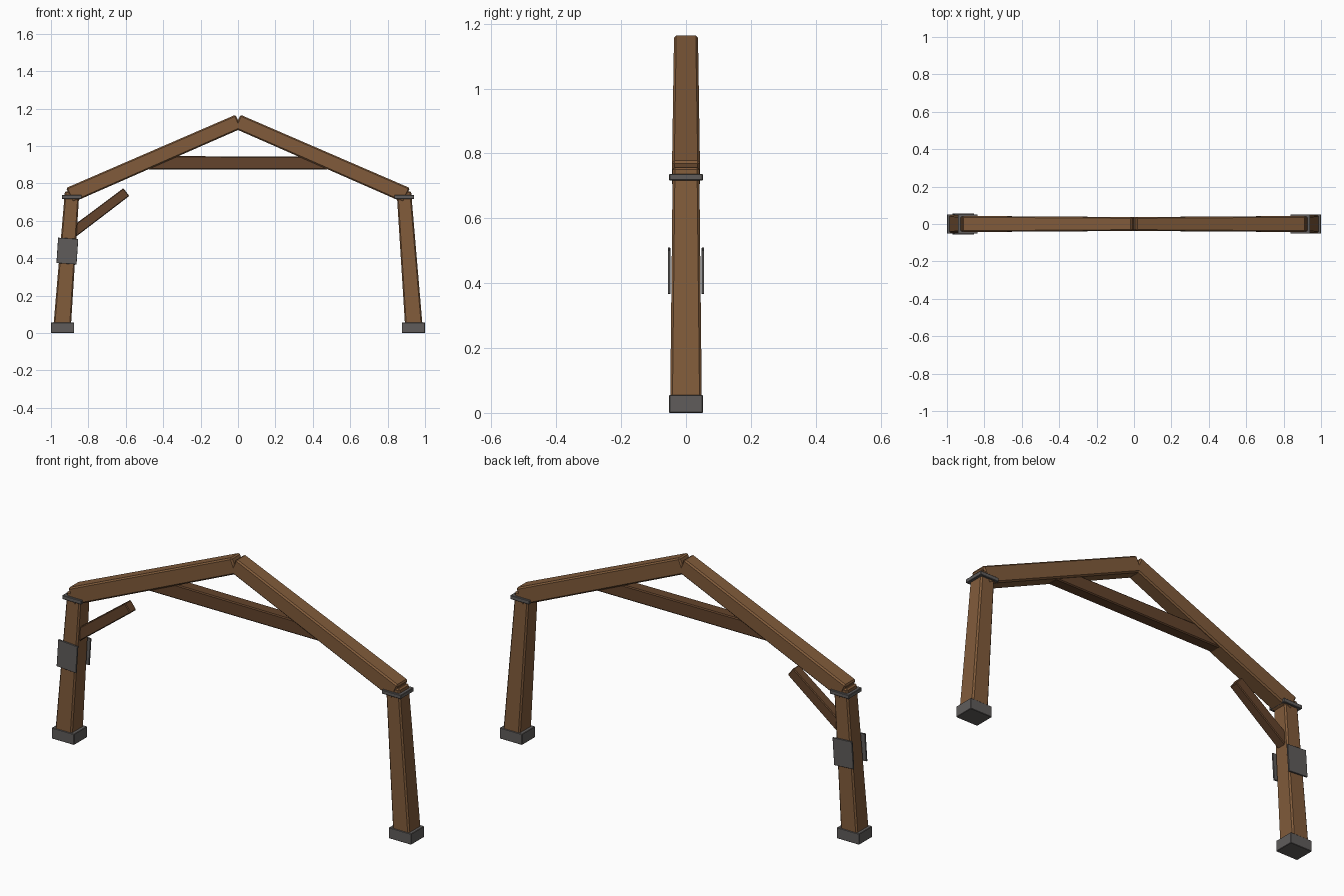
import bpy
from mathutils import Vector

if "Cube" in bpy.data.objects:
    bpy.data.objects.remove(bpy.data.objects["Cube"])


def material(name, rgb):
    m = bpy.data.materials.new(name)
    m.diffuse_color = (*rgb, 1)
    m.use_nodes = True
    m.node_tree.nodes["Principled BSDF"].inputs["Base Color"].default_value = m.diffuse_color
    return m


TIMBER = material("timber", (0.22, 0.105, 0.043))
DARK = material("dark_timber", (0.125, 0.057, 0.025))
IRON = material("iron", (0.115, 0.108, 0.105))


def beam(name, a, b, size_a, size_b, mat, bevel, y=0.0):
    """Tapered bar between (x, z) points a and b; sizes are (in-plane, y) widths."""
    a, b = Vector((a[0], y, a[1])), Vector((b[0], y, b[1]))
    d = (b - a).normalized()
    side = Vector((d.z, 0, -d.x))
    verts = []
    for p, (w, t) in ((a, size_a), (b, size_b)):
        for s, u in ((-1, -1), (1, -1), (1, 1), (-1, 1)):
            verts.append(p + side * (s * w / 2) + Vector((0, u * t / 2, 0)))
    faces = [(3, 2, 1, 0), (4, 5, 6, 7)]
    faces += [(i, (i + 1) % 4, (i + 1) % 4 + 4, i + 4) for i in range(4)]
    me = bpy.data.meshes.new(name)
    me.from_pydata(verts, [], faces)
    me.materials.append(mat)
    ob = bpy.data.objects.new(name, me)
    bpy.context.collection.objects.link(ob)
    mod = ob.modifiers.new("chamfer", "BEVEL")
    mod.width = bevel
    mod.segments = 1
    return ob


# Mirrored posts, shoes, caps and rafters
for label, s in (("left", -1), ("right", 1)):
    beam(label + "_post", (s * 0.942, 0.01), (s * 0.887, 0.755),
         (0.094, 0.098), (0.077, 0.082), TIMBER, 0.007)
    beam(label + "_shoe", (s * 0.938, 0), (s * 0.938, 0.055),
         (0.124, 0.104), (0.124, 0.104), IRON, 0.002)
    beam(label + "_cap_plate", (s * 0.889, 0.717), (s * 0.889, 0.737),
         (0.106, 0.104), (0.106, 0.104), IRON, 0.002)
    beam(label + "_rafter", (s * 0.902, 0.736), (s * -0.003, 1.13),
         (0.085, 0.086), (0.08, 0.074), TIMBER, 0.007)

# Collar tie between the rafters
beam("collar_tie", (-0.48, 0.91), (0.48, 0.908), (0.072, 0.06), (0.068, 0.06), DARK, 0.005)

# Broken knee brace on the left post
beam("knee_brace", (-0.9, 0.524), (-0.597, 0.753), (0.056, 0.052), (0.052, 0.048), DARK, 0.004)

# Repair plates on both faces of the left post
for label, y in (("front", -0.052), ("back", 0.052)):
    beam(label + "_repair_plate", (-0.917, 0.37), (-0.908, 0.506),
         (0.108, 0.008), (0.108, 0.008), IRON, 0.001, y)
